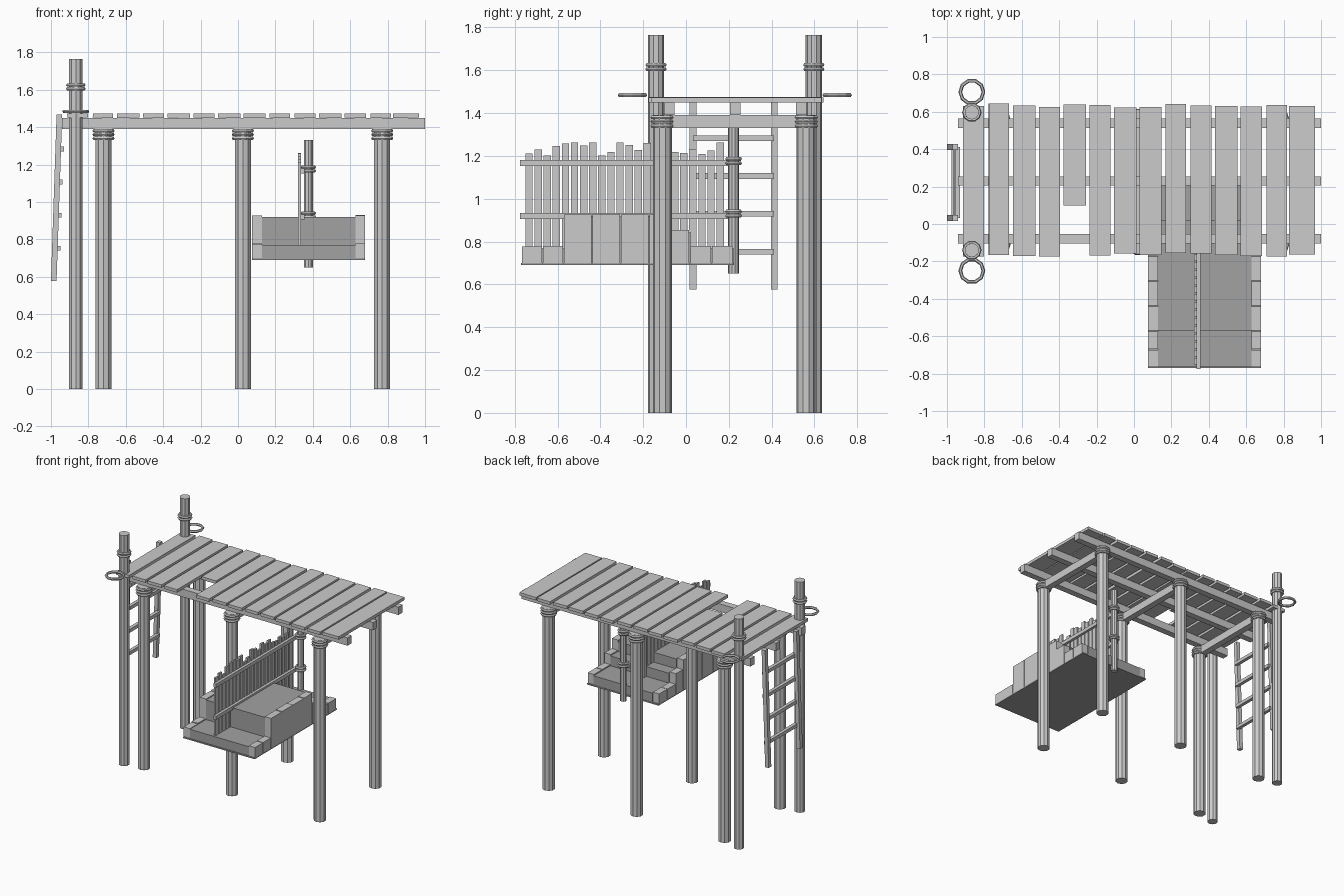
import bpy, math, random
from mathutils import Vector

random.seed(4)
default_cube = bpy.data.objects.get("Cube")
if default_cube:
    bpy.data.objects.remove(default_cube, do_unlink=True)


def make_material(name, value):
    material = bpy.data.materials.new(name)
    material.use_nodes = True
    color = (value, value, value, 1)
    material.diffuse_color = color
    material.node_tree.nodes["Principled BSDF"].inputs["Base Color"].default_value = color
    return material


LIGHT = make_material("light grey wood", 0.6)
DARK = make_material("dark grey hull", 0.36)


def finish(name, material):
    part = bpy.context.object
    part.name = name
    part.data.materials.append(material)
    return part


def box(name, low, high, material=LIGHT, tilt=0):
    """Box between two opposite corners, optionally leaning about y."""
    low, high = Vector(low), Vector(high)
    bpy.ops.mesh.primitive_cube_add(size=1, location=(low + high) / 2, rotation=(0, tilt, 0))
    finish(name, material).scale = high - low


def post(name, x, y, bottom, top, radius):
    bpy.ops.mesh.primitive_cylinder_add(vertices=10, radius=radius, depth=top - bottom,
                                        location=(x, y, (bottom + top) / 2))
    finish(name, LIGHT)


def ring(name, x, y, z, radius):
    bpy.ops.mesh.primitive_torus_add(major_segments=10, minor_segments=6,
                                     major_radius=radius, minor_radius=0.01,
                                     location=(x, y, z))
    finish(name, LIGHT)


def lashing(name, x, y, bottom, count, radius):
    """Stack of rope turns around a post."""
    for turn in range(count):
        ring(name, x, y, bottom + turn * 0.02, radius)


# Levels of the deck structure
beam_bottom, deck_bottom, deck_top = 1.39, 1.45, 1.473
beam_half = 0.025

# Supporting posts in three pairs, with lashings and cross beams
front_row, back_row = -0.11, 0.56
for pair in (-1, 0, 1):
    x = 0.026 + pair * 0.745
    for y in (front_row, back_row):
        post("support_post", x, y, 0, beam_bottom, 0.045)
        lashing("support_lashing", x, y, 1.34, 3, 0.049)
    box("cross_beam", (x - beam_half, front_row, 1.33), (x + beam_half, back_row, beam_bottom))

# Long beams under the deck
for row in (-1, 0, 1):
    y = 0.23 + row * 0.308
    box("long_beam", (-0.94, y - beam_half, beam_bottom), (1, y + beam_half, deck_bottom))

# Deck planks with uneven ends; one is broken off short, the last is wide
plank_count, broken_plank = 14, 4
for index in range(plank_count):
    x = -0.857 + index * 0.135
    half = 0.07 if index == plank_count - 1 else random.uniform(0.054, 0.062)
    front = 0.1 if index == broken_plank else random.uniform(-0.175, -0.155)
    back = random.uniform(0.62, 0.645)
    tilt = random.uniform(-0.02, 0.02)
    box("deck_plank", (x - half, front, deck_bottom), (x + half, back, deck_top), tilt=tilt)

# Tall end posts, each with lashings and a hoop on its outer side
tall_x = -0.867
for y, hoop_y in ((-0.14, -0.25), (0.597, 0.706)):
    post("tall_post", tall_x, y, 0, 1.765, 0.038)
    lashing("tall_lashing", tall_x, y, 1.605, 2, 0.042)
    ring("hoop", tall_x, hoop_y, 1.484, 0.062)

# Leaning ladder
ladder_right, ladder_left = 0.033, 0.412
rail_half, rung_half = 0.016, 0.013
lean = math.atan(0.034)
for y in (ladder_right, ladder_left):
    box("ladder_rail", (-0.985, y - rail_half, 0.577), (-0.955, y + rail_half, 1.468), tilt=lean)
for step in range(4):
    x = -0.962 + step * 0.006
    z = 0.752 + step * 0.177
    box("ladder_rung", (x - rung_half, ladder_right, z - rung_half),
        (x + rung_half, ladder_left, z + rung_half))

# Hanging stepped hull: floor, dark levels and light side blocks
hull_right, hull_left, hull_bottom = 0.075, 0.68, 0.7
wall = 0.053
box("hull_floor", (hull_right, -0.77, hull_bottom - 0.01), (hull_left, 0.225, hull_bottom), DARK)

# Each level: front end, back end, height, number of side blocks
levels = ((-0.765, -0.57, 0.78, 2), (-0.57, -0.17, 0.93, 3), (-0.17, -0.07, 0.93, 1),
          (-0.07, 0.02, 0.855, 1), (0.02, 0.222, 0.78, 2))
gap = 0.005
for front, back, height, block_count in levels:
    box("hull_level", (hull_right + wall, front, hull_bottom),
        (hull_left - wall, back, height - 0.01), DARK)
    length = (back - front) / block_count
    for side in (hull_right, hull_left - wall):
        for block in range(block_count):
            start = front + block * length
            box("hull_side_block", (side, start, hull_bottom),
                (side + wall, start + length - gap, height - random.uniform(0, gap)))

# Picket fence along the hull
picket_half, fence_rail_half = 0.017, 0.014
for picket in range(22):
    y = -0.733 + picket * 0.0425
    top = random.uniform(1.2, 1.265)
    box("fence_picket", (0.322, y - picket_half, 0.765), (0.336, y + picket_half, top))

# Fence rails tied to a short post
fence_x, fence_y = 0.376, 0.222
post("fence_post", fence_x, fence_y, 0.65, 1.33, 0.025)
for z in (0.92, 1.166):
    box("fence_rail", (0.334, -0.775, z - fence_rail_half), (0.356, fence_y, z + fence_rail_half))
    lashing("fence_lashing", fence_x, fence_y, z, 2, 0.031)
